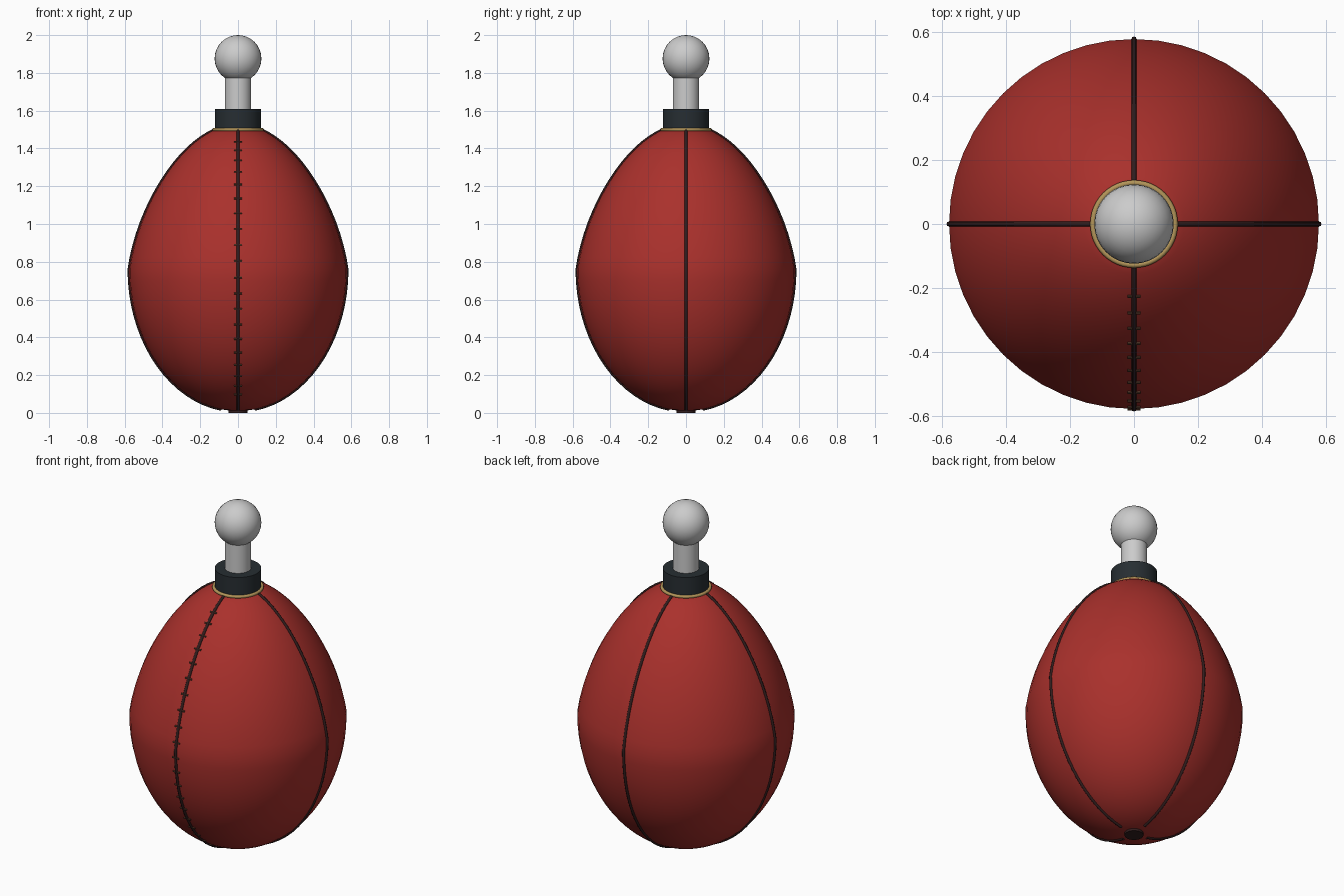
import bpy, bmesh, math
from mathutils import Vector

if "Cube" in bpy.data.objects:
    bpy.data.objects.remove(bpy.data.objects["Cube"])

ZC, H, R = 0.76, 0.75, 0.577   # widest height, half height, widest radius


def material(name, rgb):
    m = bpy.data.materials.new(name)
    m.diffuse_color = (*rgb, 1)
    m.use_nodes = True
    m.node_tree.nodes["Principled BSDF"].inputs["Base Color"].default_value = m.diffuse_color
    return m


RED = material("red_leather", (0.40, 0.03, 0.025))
SEAM = material("dark_seam", (0.03, 0.012, 0.012))
THREAD = material("thread", (0.10, 0.045, 0.025))
BLACK = material("black_rubber", (0.02, 0.027, 0.032))
BRASS = material("brass", (0.45, 0.30, 0.10))


def profile(deg):
    # elliptical below, tapered above the widest line
    a = math.radians(deg)
    taper = 1 - 0.19 * max(0, math.sin(a))
    half = H if a < 0 else 0.765
    return R * math.cos(a) * taper, ZC + half * math.sin(a)


def finish(name, mat=None, angle=35):
    o = bpy.context.object
    o.name = name
    if mat:
        o.data.materials.append(mat)
    bpy.ops.object.shade_smooth_by_angle(angle=math.radians(angle))
    return o


def cylinder(name, r, z0, z1, mat=None, n=32):
    bpy.ops.mesh.primitive_cylinder_add(vertices=n, radius=r, depth=z1 - z0,
                                        location=(0, 0, (z0 + z1) / 2))
    return finish(name, mat)


def lathe(name, pts, n, mat):
    bm = bmesh.new()
    rings = [[bm.verts.new((r * math.cos(2 * math.pi * i / n), r * math.sin(2 * math.pi * i / n), z))
              for i in range(n)] for r, z in pts]
    for a, b in zip(rings, rings[1:]):
        for i in range(n):
            j = (i + 1) % n
            bm.faces.new((a[i], a[j], b[j], b[i]))
    bm.faces.new(rings[0][::-1])
    bm.faces.new(rings[-1])
    me = bpy.data.meshes.new(name)
    bm.to_mesh(me)
    bm.free()
    o = bpy.data.objects.new(name, me)
    bpy.context.collection.objects.link(o)
    bpy.context.view_layer.objects.active = o
    o.select_set(True)
    return finish(name, mat)


# egg-shaped leather bag
TOP = 75.5
angles = [-86 + 86 * i / 18 for i in range(18)] + [TOP * i / 16 for i in range(17)]
lathe("bag_body", [profile(a) for a in angles], 48, RED)

# four panel seams
for k, side in enumerate(("right", "back", "left", "front")):
    d = Vector((round(math.cos(k * math.pi / 2)), round(math.sin(k * math.pi / 2)), 0))
    cu = bpy.data.curves.new(side + "_seam", 'CURVE')
    cu.dimensions = '3D'
    cu.bevel_depth = 0.008
    cu.bevel_resolution = 2
    cu.use_fill_caps = True
    sp = cu.splines.new('POLY')
    path = [a for a in angles if a > -83]
    sp.points.add(len(path) - 1)
    for p, a in zip(sp.points, path):
        r, z = profile(a)
        p.co = (*(d * r + Vector((0, 0, z))), 1)
    cu.materials.append(SEAM)
    bpy.context.collection.objects.link(bpy.data.objects.new(side + "_seam", cu))

# cross stitches along the front seam
for i in range(20):
    r, z = profile(62 - 124 * i / 19)
    bpy.ops.mesh.primitive_cylinder_add(vertices=8, radius=0.005, depth=0.042,
                                        location=(0, -r - 0.001, z),
                                        rotation=(0, math.pi / 2, 0))
    finish(f"front_stitch_{i + 1}", THREAD)

# bottom plug, brass ring, collar, stem and ball
cylinder("bottom_plug", 0.05, 0, 0.05, SEAM, 24)
bpy.ops.mesh.primitive_torus_add(location=(0, 0, 1.5), major_radius=0.128, minor_radius=0.009,
                                 major_segments=48, minor_segments=10)
finish("neck_ring", BRASS, 60)
cylinder("neck_collar", 0.123, 1.49, 1.61, BLACK)
cylinder("neck_stem", 0.07, 1.6, 1.8)
bpy.ops.mesh.primitive_uv_sphere_add(segments=32, ring_count=16, radius=0.124, location=(0, 0, 1.876))
finish("top_ball")
